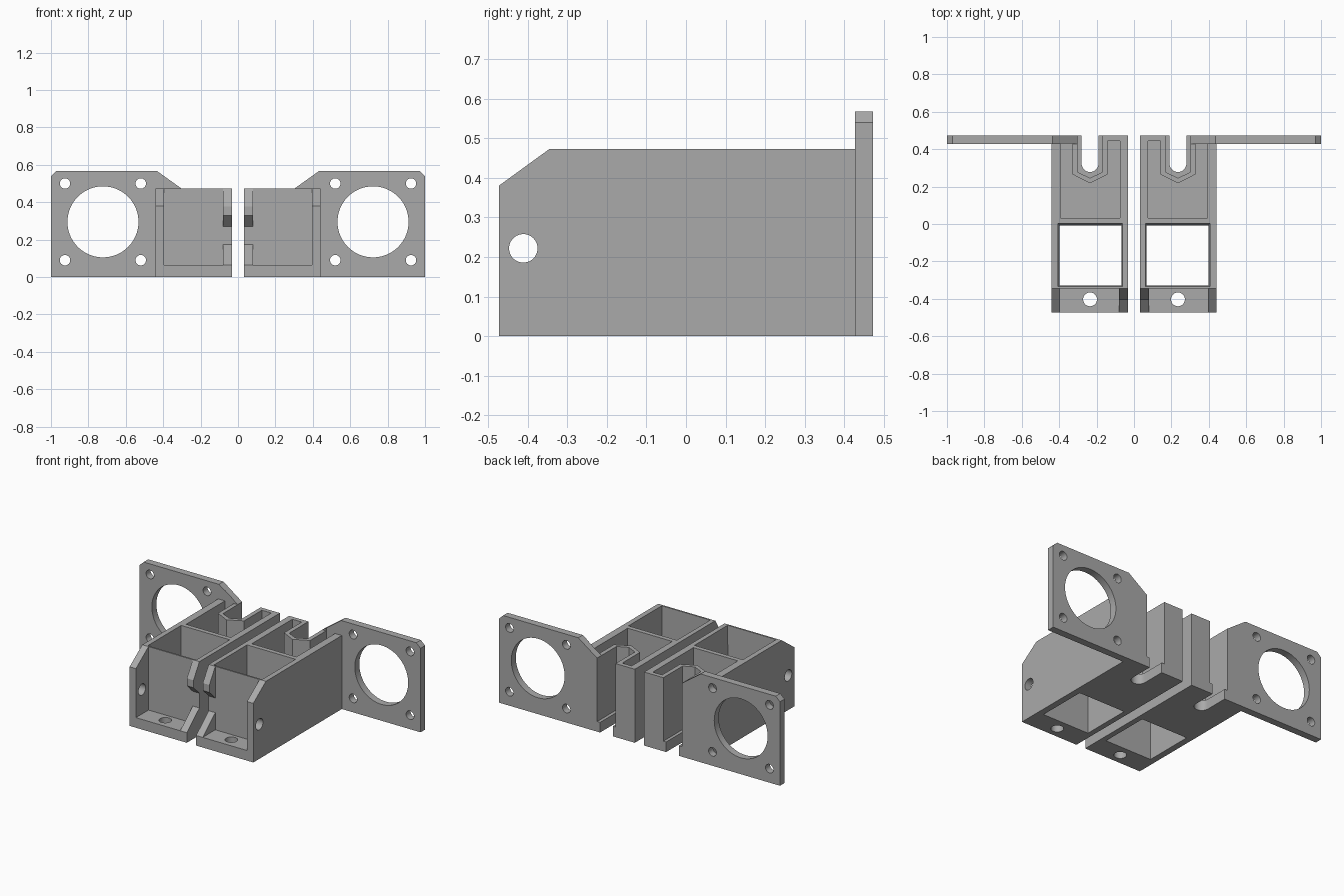
import bpy, bmesh
from math import cos, sin, pi, radians

cube = bpy.data.objects.get("Cube")
if cube:
    bpy.data.objects.remove(cube)

grey = bpy.data.materials.new("plain grey")
grey.use_nodes = True
grey.diffuse_color = (0.4, 0.4, 0.4, 1)
grey.node_tree.nodes["Principled BSDF"].inputs["Base Color"].default_value = (0.4, 0.4, 0.4, 1)

# How a 2D outline (a, b) and a depth c map to space for each extrusion axis
PLACE = {"x": lambda a, b, c: (c, a, b),
         "y": lambda a, b, c: (a, c, b),
         "z": lambda a, b, c: (a, b, c)}


def prism(name, outline, axis, lo, hi, top=None):
    """Extrude an outline along an axis; an optional top outline makes a taper."""
    bm = bmesh.new()
    place = PLACE[axis]
    low = [bm.verts.new(place(a, b, lo)) for a, b in outline]
    high = [bm.verts.new(place(a, b, hi)) for a, b in (top or outline)]
    bm.faces.new(low)
    bm.faces.new(high)
    n = len(low)
    for i in range(n):
        j = (i + 1) % n
        bm.faces.new((low[i], low[j], high[j], high[i]))
    bmesh.ops.recalc_face_normals(bm, faces=bm.faces)
    mesh = bpy.data.meshes.new(name)
    bm.to_mesh(mesh)
    bm.free()
    mesh.materials.append(grey)
    obj = bpy.data.objects.new(name, mesh)
    bpy.context.collection.objects.link(obj)
    return obj


def rect(a0, b0, a1, b1):
    return [(a0, b0), (a1, b0), (a1, b1), (a0, b1)]


def circle(a, b, r, n=40):
    return [(a + r * cos(2 * pi * i / n), b + r * sin(2 * pi * i / n)) for i in range(n)]


def combine(base, tool, operation="DIFFERENCE"):
    """Apply a boolean and throw the tool away."""
    mod = base.modifiers.new("bool", "BOOLEAN")
    mod.operation, mod.solver, mod.object = operation, "EXACT", tool
    bpy.context.view_layer.update()
    graph = bpy.context.evaluated_depsgraph_get()
    mesh = bpy.data.meshes.new_from_object(base.evaluated_get(graph))
    base.modifiers.clear()
    base.data = mesh
    bpy.data.objects.remove(tool)


FRONT, BACK, TOP = -0.473, 0.473, 0.473
FLOOR = 0.065
MID = 0.235

# Body block with chamfered front top edge
side = [(FRONT, 0), (BACK, 0), (BACK, TOP), (-0.345, TOP), (FRONT, 0.38)]
mount = prism("left_mount", side, "x", 0.033, 0.44)

# Motor flange plate
plate = [(0.31, 0), (1, 0), (1, 0.54), (0.97, 0.568), (0.435, 0.568), (0.302, TOP), (0.302, 0.4)]
combine(mount, prism("flange", plate, "y", 0.427, BACK), "UNION")

# Large flange opening and its four screw holes
combine(mount, prism("bore", circle(0.722, 0.295, 0.19, 64), "y", 0.3, 0.6))
for x in (0.52, 0.925):
    for z in (0.09, 0.5):
        combine(mount, prism("hole", circle(x, z, 0.028, 24), "y", 0.41, 0.5))

# Front recess, open to the front and top
combine(mount, prism("recess", rect(0.08, -0.6, 0.395, -0.345), "z", FLOOR, 0.6))

# Flared notch in the inner front wall
notch = [(-0.6, FLOOR), (FRONT, FLOOR), (-0.345, 0.175), (-0.345, 0.27),
         (-0.405, 0.328), (-0.405, 0.376), (-0.345, TOP), (-0.345, 0.6), (-0.6, 0.6)]
combine(mount, prism("notch", notch, "x", 0, 0.1))

# Screw holes through the outer wall and the recess floor
combine(mount, prism("side_hole", circle(-0.411, 0.222, 0.036), "x", 0.2, 0.6))
combine(mount, prism("floor_hole", circle(MID, -0.403, 0.037), "z", -0.1, 0.2))

# Slightly tapered square well, open right through
combine(mount, prism("well", rect(0.068, -0.329, 0.399, -0.008), "z", -0.01, 0.49,
                     rect(0.062, -0.335, 0.407, 0.004)))

# Rear pocket, wrapping around the pointed slot wall
pocket = [(0.075, 0.033), (0.392, 0.033), (0.392, 0.43), (0.328, 0.43), (0.328, 0.265),
          (MID, 0.218), (0.142, 0.265), (0.142, 0.445), (0.075, 0.445)]
combine(mount, prism("pocket", pocket, "z", FLOOR, 0.6))

# Wide pointed channel above, narrow round-ended slot through the floor
channel = [(0.17, 0.6), (0.17, 0.277), (MID, 0.246), (0.301, 0.277), (0.301, 0.6)]
combine(mount, prism("channel", channel, "z", FLOOR, 0.7))
arc = [(MID + 0.045 * cos(pi + pi * i / 16), 0.323 + 0.045 * sin(pi + pi * i / 16)) for i in range(17)]
combine(mount, prism("slot", [(MID - 0.045, 0.6)] + arc + [(MID + 0.045, 0.6)], "z", -0.1, 0.2))

# Smooth the round holes, keep the edges crisp
mount.data.shade_smooth()
mount.data.set_sharp_from_angle(angle=radians(25))

# Mirrored twin on the other side
twin = mount.copy()
twin.name = "right_mount"
twin.data = mount.data.copy()
bpy.context.collection.objects.link(twin)
bm = bmesh.new()
bm.from_mesh(twin.data)
for v in bm.verts:
    v.co.x = -v.co.x
bmesh.ops.reverse_faces(bm, faces=bm.faces)
bm.to_mesh(twin.data)
bm.free()
